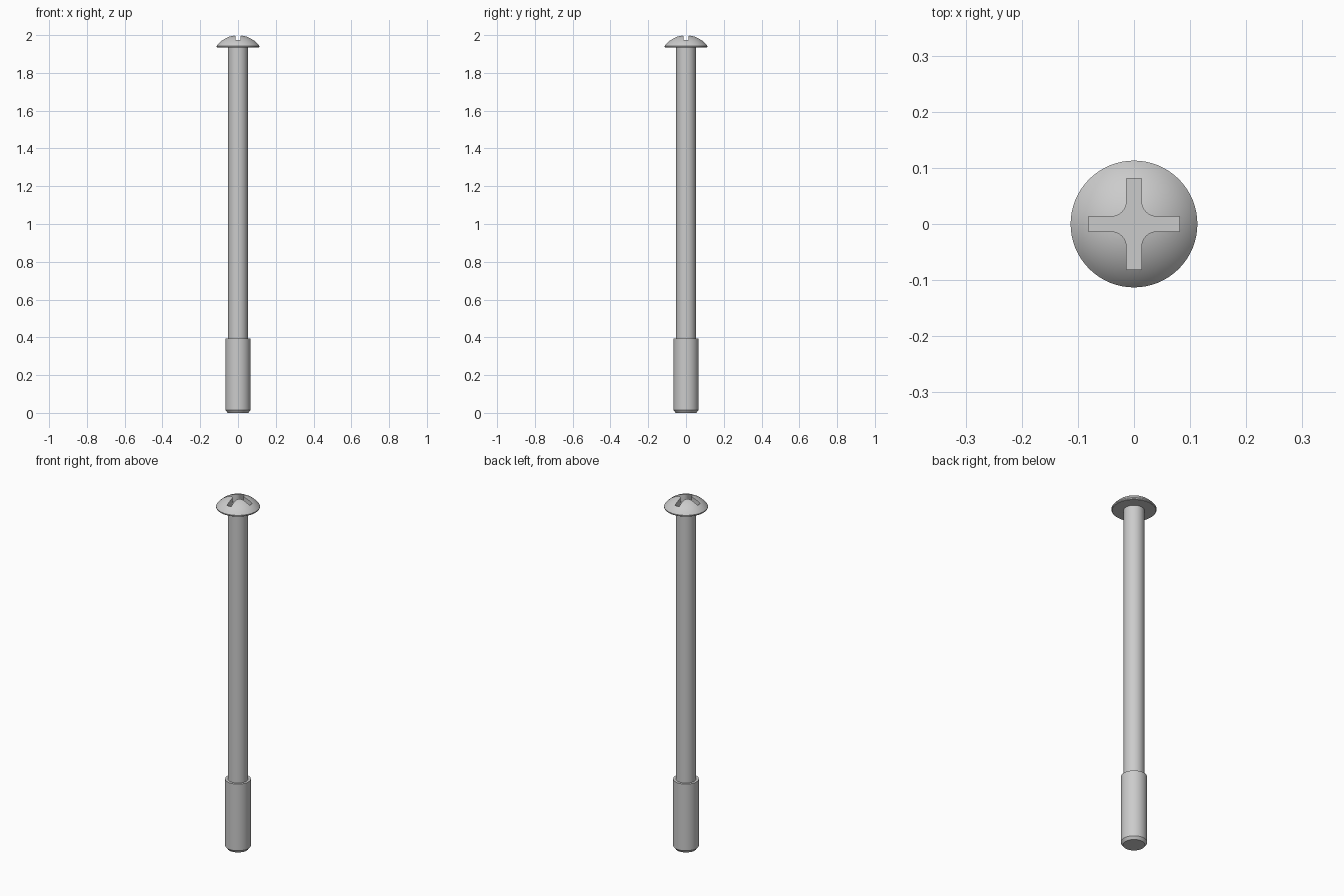
import bpy, bmesh, math

if "Cube" in bpy.data.objects:
    bpy.data.objects.remove(bpy.data.objects["Cube"])

SEGMENTS = 64


def finish(name, bm):
    bmesh.ops.recalc_face_normals(bm, faces=bm.faces)
    mesh = bpy.data.meshes.new(name)
    bm.to_mesh(mesh)
    bm.free()
    obj = bpy.data.objects.new(name, mesh)
    bpy.context.collection.objects.link(obj)
    return obj


def lathe(name, profile):
    """Revolve a closed-on-axis (radius, z) profile around z."""
    bm = bmesh.new()
    verts = [bm.verts.new((r, 0, z)) for r, z in profile]
    edges = [bm.edges.new(pair) for pair in zip(verts, verts[1:])]
    bmesh.ops.spin(bm, geom=verts + edges, cent=(0, 0, 0), axis=(0, 0, 1),
                   angle=math.tau, steps=SEGMENTS, use_duplicate=False)
    bmesh.ops.remove_doubles(bm, verts=bm.verts, dist=1e-5)
    return finish(name, bm)


# Domed head: spherical cap above a small rounded rim
HEAD_R, HEAD_Z, TOP = 0.113, 1.943, 2.0
rise = TOP - HEAD_Z
ball = (HEAD_R ** 2 + rise ** 2) / (2 * rise)
sweep = math.asin(HEAD_R / ball)
dome = [(ball * math.sin(sweep * (1 - i / 12)),
         TOP - ball + ball * math.cos(sweep * (1 - i / 12))) for i in range(13)]

# Whole screw: thick lower end, slim shank, head
screw = lathe("screw_body", [
    (0, 0), (0.055, 0), (0.066, 0.015), (0.066, 0.393), (0.052, 0.393),
    (0.052, 1.934), (0.109, 1.934), (0.1125, 1.937)] + dome)

# Cross recess cutter: four arms joined by concave fillets
HALF, REACH, FILLET, FLOOR = 0.013, 0.081, 0.028, 1.95
c = HALF + FILLET
quarter = [(REACH, -HALF), (REACH, HALF)]
for i in range(9):
    a = -math.pi / 2 - i / 8 * math.pi / 2
    quarter.append((c + FILLET * math.cos(a), c + FILLET * math.sin(a)))
bm = bmesh.new()
outline = []
for k in range(4):
    cs, sn = [(1, 0), (0, 1), (-1, 0), (0, -1)][k]
    outline += [bm.verts.new((x * cs - y * sn, x * sn + y * cs, FLOOR)) for x, y in quarter]
face = bm.faces.new(outline)
top = bmesh.ops.extrude_face_region(bm, geom=[face])["geom"]
bmesh.ops.translate(bm, vec=(0, 0, 0.1),
                    verts=[v for v in top if isinstance(v, bmesh.types.BMVert)])
cutter = finish("recess_cutter", bm)
cutter.hide_render = True

# Cut the recess, then discard the helper
cut = screw.modifiers.new("cross_recess", 'BOOLEAN')
cut.operation, cut.solver, cut.object = 'DIFFERENCE', 'EXACT', cutter
bpy.context.view_layer.objects.active = screw
screw.select_set(True)
bpy.ops.object.modifier_apply(modifier=cut.name)
bpy.data.objects.remove(cutter, do_unlink=True)
bpy.ops.object.shade_smooth_by_angle(angle=math.radians(30))
